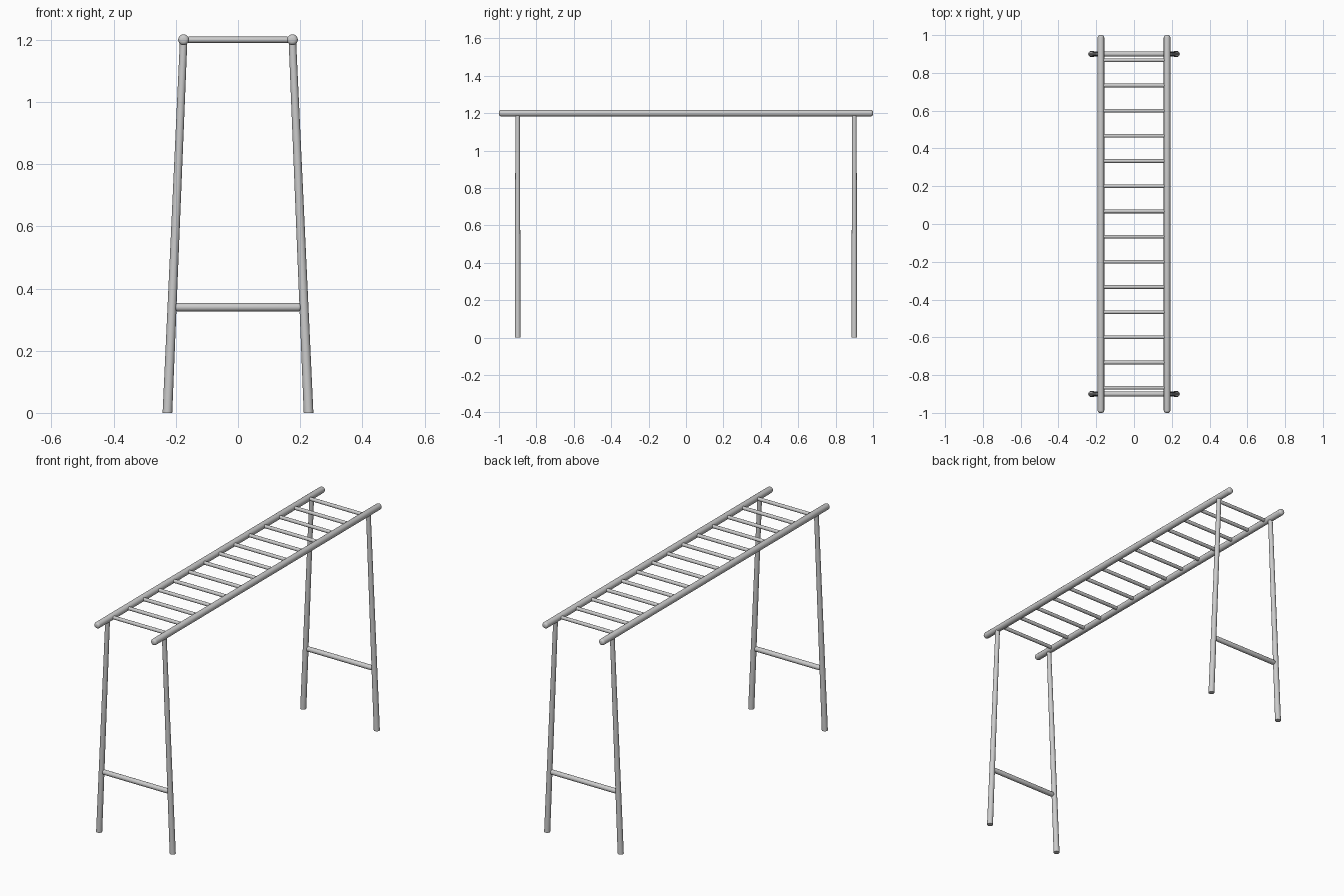
import bpy, bmesh, math
from mathutils import Vector

if "Cube" in bpy.data.objects:
    bpy.data.objects.remove(bpy.data.objects["Cube"])

SEGS = 20


def tube(name, a, b, rings, u, v):
    """Capped round bar from a to b; rings = (fraction along, radius), u/v span the section."""
    a, b, u, v = Vector(a), Vector(b), Vector(u), Vector(v)
    bm = bmesh.new()
    loops = []
    for t, r in rings:
        c = a.lerp(b, t)
        loops.append([bm.verts.new(c + r * (u * math.cos(k) + v * math.sin(k)))
                      for k in (2 * math.pi * i / SEGS for i in range(SEGS))])
    for p, q in zip(loops, loops[1:]):
        for i in range(SEGS):
            j = (i + 1) % SEGS
            bm.faces.new((p[i], p[j], q[j], q[i]))
    bm.faces.new(loops[0][::-1])
    bm.faces.new(loops[-1])
    bmesh.ops.recalc_face_normals(bm, faces=bm.faces)
    me = bpy.data.meshes.new(name)
    bm.to_mesh(me)
    bm.free()
    ob = bpy.data.objects.new(name, me)
    bpy.context.collection.objects.link(ob)
    bpy.ops.object.select_all(action='DESELECT')
    ob.select_set(True)
    bpy.context.view_layer.objects.active = ob
    bpy.ops.object.shade_smooth_by_angle(angle=math.radians(40))
    return ob


def rounded(length, r, bevel, steps=4):
    """Ring list for a bar with rounded end edges."""
    half = []
    for i in range(steps + 1):
        k = math.pi / 2 * i / steps
        half.append((bevel * (1 - math.sin(k)) / length, r - bevel * (1 - math.cos(k))))
    half.reverse()
    return half + [(1 - t, q) for t, q in half]


    # the rings run from small end to full radius and back


def bar(name, a, b, r, bevel, u, v):
    length = (Vector(b) - Vector(a)).length
    rings = sorted(rounded(length, r, bevel), key=lambda q: q[0])
    return tube(name, a, b, rings, u, v)


X, Y, Z = (1, 0, 0), (0, 1, 0), (0, 0, 1)
RAIL_X, TOP, LEG_Y = 0.175, 1.2, 0.9

# side rails
for s in (-1, 1):
    bar("side_rail", (s * RAIL_X, -1, TOP), (s * RAIL_X, 1, TOP), 0.0175, 0.012, X, Z)

# rungs
for i in range(14):
    y = -0.8667 + i * 1.7333 / 13
    bar("rung", (-0.165, y, TOP), (0.165, y, TOP), 0.0098, 0.006, Y, Z)

# splayed, tapered legs and lower cross bars
for e in (-1, 1):
    for s in (-1, 1):
        tube("leg", (s * 0.227, e * LEG_Y, 0), (s * RAIL_X, e * LEG_Y, TOP - 0.005),
             [(0, 0.0155), (1, 0.012)], X, Y)
    bar("cross_bar", (-0.202, e * LEG_Y, 0.34), (0.202, e * LEG_Y, 0.34), 0.0135, 0.008, Y, Z)
